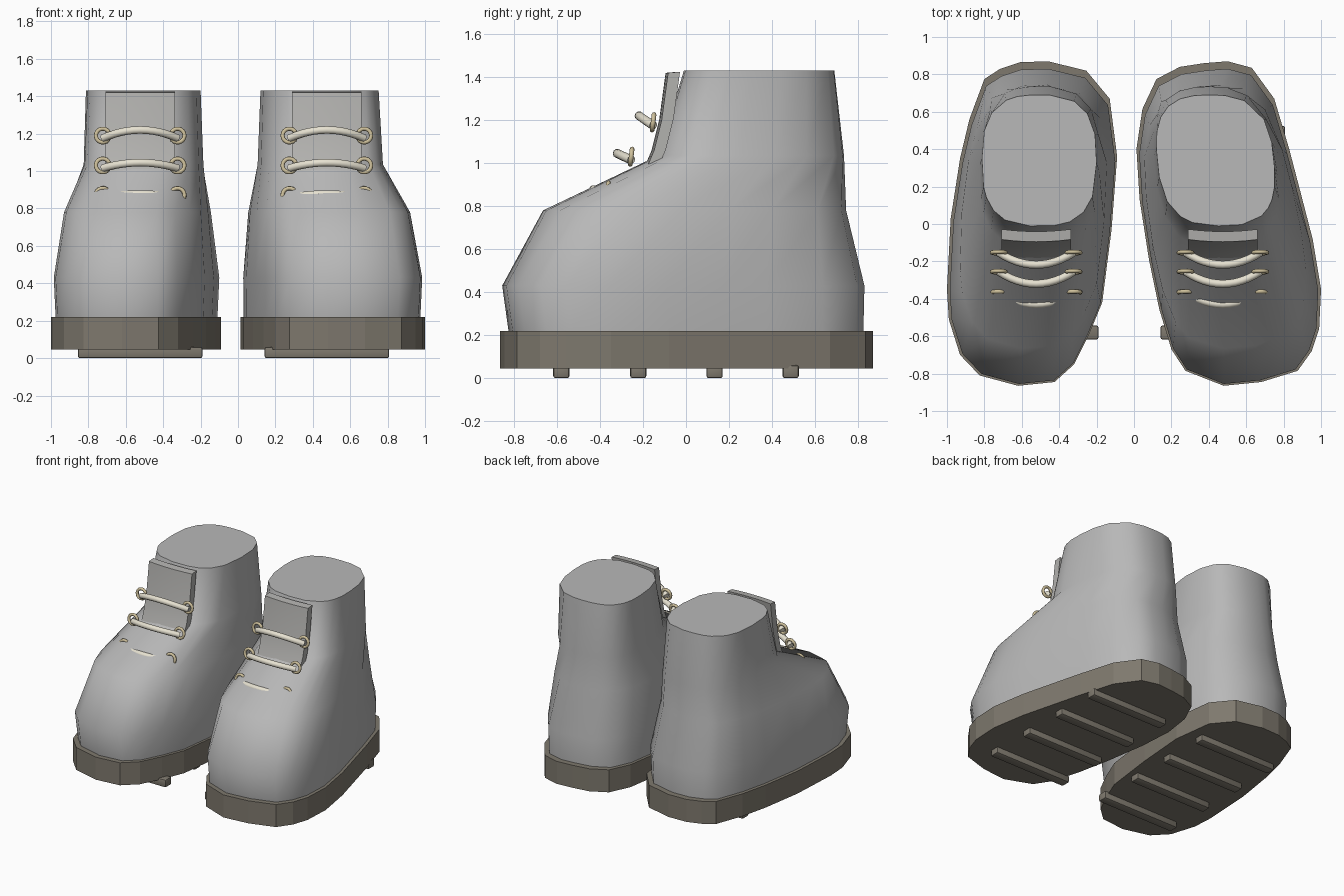
import bpy, bmesh, math
from mathutils import Vector

if "Cube" in bpy.data.objects:
    bpy.data.objects.remove(bpy.data.objects["Cube"])


def material(name, rgb):
    m = bpy.data.materials.new(name)
    m.diffuse_color = (*rgb, 1)
    m.use_nodes = True
    m.node_tree.nodes["Principled BSDF"].inputs["Base Color"].default_value = m.diffuse_color
    return m


GREY = material("grey leather", (0.48, 0.48, 0.48))
BROWN = material("brown grey rubber", (0.21, 0.19, 0.155))
TONGUE = material("warm grey tongue", (0.45, 0.445, 0.43))
CREAM = material("cream lace", (0.80, 0.76, 0.64))
TAN = material("tan eyelet", (0.62, 0.53, 0.33))


def finish(name, bm, mat, angle=None):
    bmesh.ops.recalc_face_normals(bm, faces=bm.faces)
    me = bpy.data.meshes.new(name)
    bm.to_mesh(me)
    bm.free()
    me.materials.append(mat)
    if angle:
        me.shade_smooth()
        me.set_sharp_from_angle(angle=math.radians(angle))
    ob = bpy.data.objects.new(name, me)
    bpy.context.scene.collection.objects.link(ob)
    return ob


def loft(name, rings, mat, angle=None, closed=False):
    """Skin a list of equal point rings, capped or joined end to end."""
    bm = bmesh.new()
    vs = [[bm.verts.new(p) for p in ring] for ring in rings]
    n = len(vs[0])
    pairs = list(zip(vs, vs[1:])) + ([(vs[-1], vs[0])] if closed else [])
    for a, b in pairs:
        for i in range(n):
            j = (i + 1) % n
            bm.faces.new((a[i], a[j], b[j], b[i]))
    if not closed:
        bm.faces.new(vs[0])
        bm.faces.new(vs[-1])
    return finish(name, bm, mat, angle)


def tube(name, path, radius, mat, sides=10):
    rings = []
    for i, p in enumerate(path):
        t = (path[min(i + 1, len(path) - 1)] - path[max(i - 1, 0)]).normalized()
        u = t.cross(Vector((0, 0, 1))).normalized()
        v = t.cross(u)
        rings.append([p + radius * (math.cos(a) * u + math.sin(a) * v)
                      for a in (math.tau * k / sides for k in range(sides))])
    return loft(name, rings, mat, 50)


def torus(name, centre, major, minor, tilt, mat):
    """Ring facing forward, leaning back by tilt."""
    up = Vector((0, math.sin(tilt), math.cos(tilt)))
    out = Vector((0, -math.cos(tilt), math.sin(tilt)))
    rings = []
    for i in range(18):
        a = math.tau * i / 18
        d = Vector((1, 0, 0)) * math.cos(a) + up * math.sin(a)
        rings.append([centre + d * (major + minor * math.cos(b)) + out * minor * math.sin(b)
                      for b in (math.tau * k / 8 for k in range(8))])
    return loft(name, rings, mat, 60, closed=True)


def fit(shape, box):
    """Stretch a flat outline to fill (x0, x1, y0, y1)."""
    xs, ys = [p[0] for p in shape], [p[1] for p in shape]
    x0, x1, y0, y1 = box
    return [(x0 + (x - min(xs)) / (max(xs) - min(xs)) * (x1 - x0),
             y0 + (y - min(ys)) / (max(ys) - min(ys)) * (y1 - y0)) for x, y in shape]


def upper_ring(unit, box, mix, shear, z):
    """Blend from the sole outline to the rounded ankle opening."""
    n, pts = 2.8, []
    for x, y in unit:
        a = math.atan2(y, x)
        c, s = math.cos(a), math.sin(a)
        r = (abs(c) ** n + abs(s) ** n) ** (-1 / n)
        ox, oy = r * c - shear * r * s, r * s
        pts.append((x + (ox - x) * mix, y + (oy - y) * mix))
    return [Vector((x, y, z)) for x, y in fit(pts, box)]


def boot(side, outline, x_ranges, shear, cx):
    # sole slab
    loft(side + "_sole", [[Vector((x, y, z)) for x, y in outline] for z in (0.045, 0.22)], BROWN)

    # leather upper, lofted from sole to ankle
    unit = fit(outline, (-1, 1, -1, 1))
    levels = [(0.215, -0.825, 0.825, 0), (0.43, -0.855, 0.83, 0),
              (0.78, -0.665, 0.745, 0.3), (1.035, -0.13, 0.735, 0.85), (1.43, -0.01, 0.69, 1)]
    rings = [upper_ring(unit, (*xr, y0, y1), mix, shear, z)
             for xr, (z, y0, y1, mix) in zip(x_ranges, levels)]
    loft(side + "_upper", rings, GREY, 55)

    # tongue, a slightly curved leaning slab
    rows = [(-0.20, 0.965), (-0.16, 1.06), (-0.125, 1.20), (-0.095, 1.42)]
    profile = rows + [(y + 0.055, z + 0.005) for y, z in reversed(rows)]
    slices = []
    for k in range(7):
        s = k / 3 - 1
        slices.append([Vector((cx + 0.185 * s, y + 0.012 * s * s, z)) for y, z in profile])
    loft(side + "_tongue", slices, TONGUE, 35)

    # eyelets and bowed laces
    for row, (y, z, lift) in enumerate([(-0.153, 1.19, 0.045), (-0.255, 1.03, 0.03), (-0.365, 0.872, 0.02)]):
        for sx in (-1, 1):
            torus(f"{side}_eyelet_{row + 1}_{'inner' if sx * cx < 0 else 'outer'}",
                  Vector((cx + 0.2 * sx, y, z)), 0.037, 0.011, 0.12, TAN)
        path = []
        for k in range(13):
            s = k / 6 - 1
            bow = 1 - s * s
            path.append(Vector((cx + 0.2 * s, y - 0.065 * bow, z - 0.015 + lift * bow)))
        tube(f"{side}_lace_{row + 1}", path, 0.021, CREAM)

    # tread bars under the sole
    for k, y in enumerate((-0.58, -0.222, 0.133, 0.487)):
        bm = bmesh.new()
        bmesh.ops.create_cube(bm, size=1)
        for v in bm.verts:
            v.co = Vector((cx + v.co.x * 0.665, y + v.co.y * 0.075, 0.03 + v.co.z * 0.06))
        bmesh.ops.bevel(bm, geom=bm.edges[:], offset=0.01, segments=2, profile=0.5, affect='EDGES')
        finish(f"{side}_tread_{k + 1}", bm, BROWN, 40)


# foot outlines, counter-clockwise from the heel
LEFT = [(-.61, .865), (-.715, .83), (-.80, .775), (-.88, .56), (-.93, .35), (-.98, .03), (-1, -.35),
        (-.99, -.51), (-.93, -.70), (-.825, -.81), (-.62, -.865), (-.425, -.845), (-.32, -.75),
        (-.24, -.59), (-.17, -.42), (-.12, -.03), (-.09, .36), (-.13, .67), (-.255, .82), (-.46, .87)]
RIGHT = [(.50, .87), (.375, .86), (.245, .84), (.12, .775), (.045, .615), (.013, .40), (.03, .13),
         (.08, -.19), (.135, -.455), (.20, -.67), (.275, -.785), (.48, -.865), (.68, -.845),
         (.875, -.785), (.95, -.68), (.99, -.56), (1, -.35), (.955, -.08), (.885, .19), (.83, .40),
         (.75, .67), (.63, .835)]

boot("left", LEFT, [(-.975, -.11), (-.985, -.10), (-.93, -.145), (-.825, -.185), (-.813, -.20)], 0.0, -0.523)
boot("right", RIGHT, [(.03, .975), (.028, .985), (.055, .92), (.105, .775), (.12, .752)], 0.1, 0.475)
